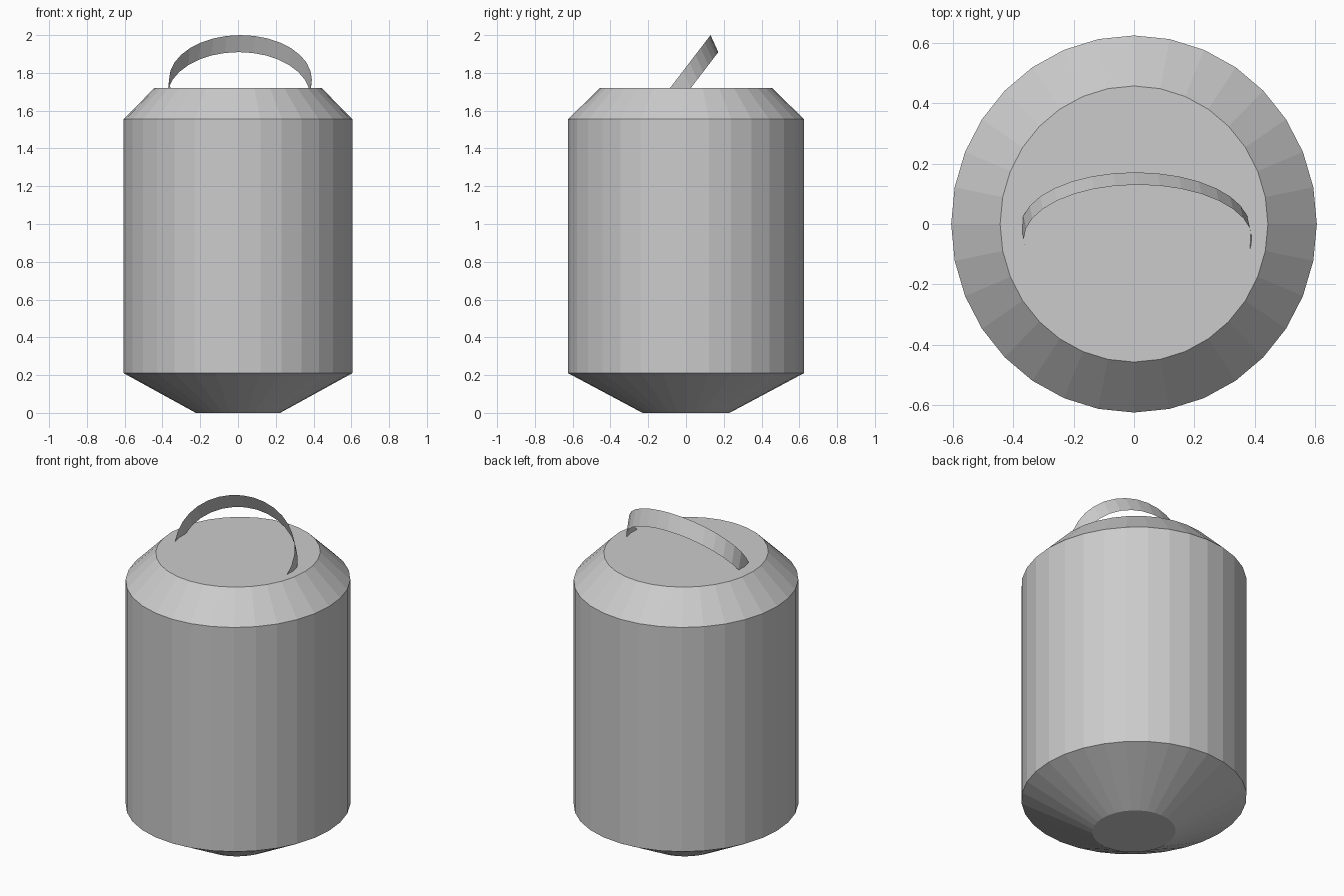
import bpy
import bmesh
from math import cos, sin, pi

if "Cube" in bpy.data.objects:
    bpy.data.objects.remove(bpy.data.objects["Cube"])

SIDES = 32


def finish(bm, name):
    mesh = bpy.data.meshes.new(name)
    bm.to_mesh(mesh)
    bm.free()
    obj = bpy.data.objects.new(name, mesh)
    bpy.context.collection.objects.link(obj)
    return obj


def bridge(bm, a, b, closed):
    n = len(a)
    for i in range(n if closed else n - 1):
        j = (i + 1) % n
        bm.faces.new((a[i], a[j], b[j], b[i]))


# Canister body: slightly oval lathe with a chamfered shoulder and tapered base
profile = [(0.223, 0.0), (0.605, 0.21), (0.605, 1.555), (0.443, 1.72)]
Y_STRETCH = 1.031
bm = bmesh.new()
rings = []
for r, z in profile:
    rings.append([bm.verts.new((r * cos(2 * pi * i / SIDES),
                                r * Y_STRETCH * sin(2 * pi * i / SIDES), z))
                  for i in range(SIDES)])
for lower, upper in zip(rings, rings[1:]):
    bridge(bm, lower, upper, True)
bm.faces.new(rings[0][::-1])
bm.faces.new(rings[-1])
finish(bm, "canister_body")

# Carry handle: thin leaning band whose ends sink into the lid
bm = bmesh.new()
edges = []
for cx, cy, cz in [(0.013, -0.05, 1.765), (0.004, -0.009, 1.675)]:
    edges.append([bm.verts.new((cx + 0.378 * cos(2 * pi * i / SIDES),
                                cy + 0.18 * sin(2 * pi * i / SIDES),
                                cz + 0.235 * sin(2 * pi * i / SIDES)))
                  for i in range(-4, 21)])
bridge(bm, edges[1], edges[0], False)
finish(bm, "carry_handle")
